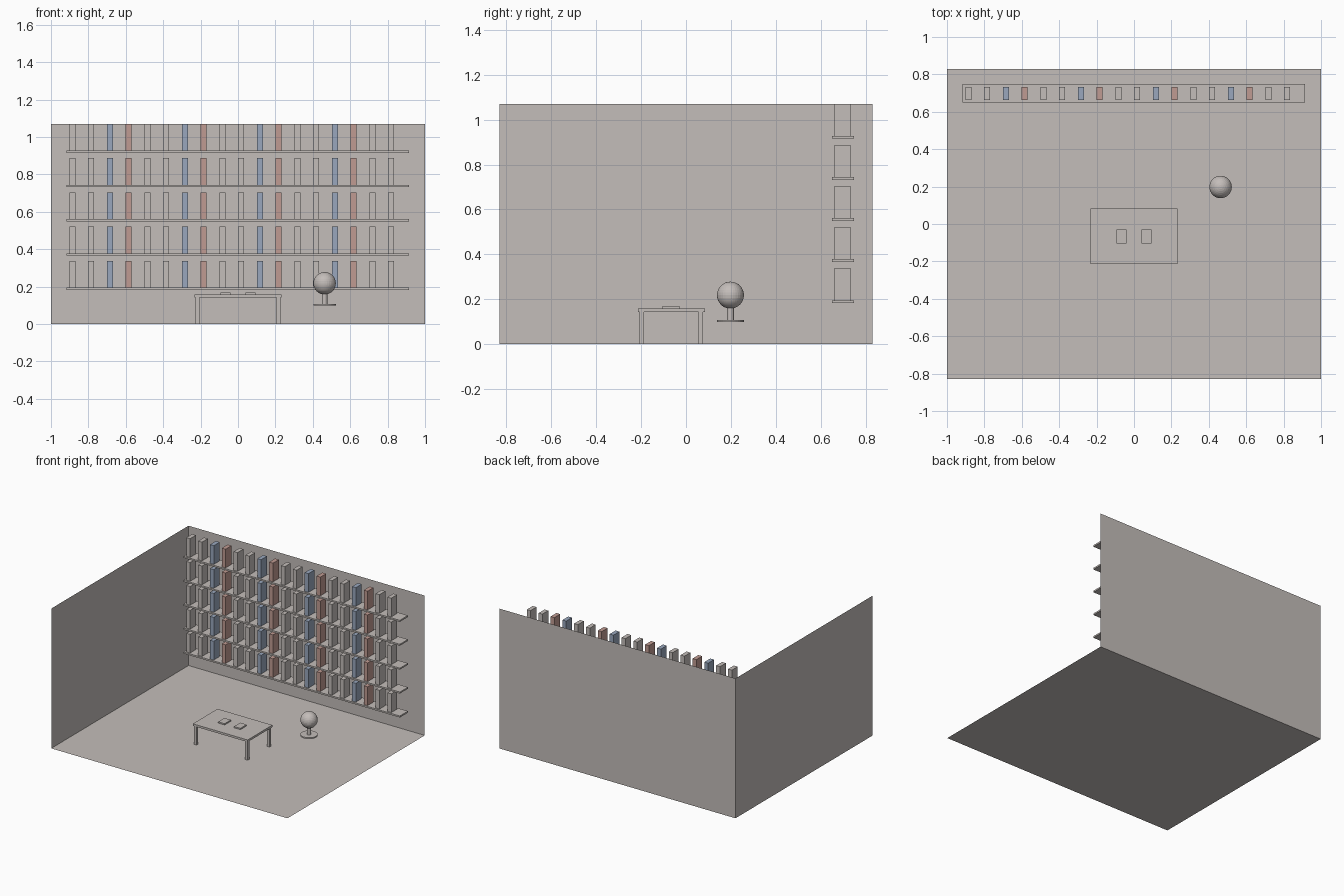
import bpy, bmesh
from mathutils import Matrix, Vector

if "Cube" in bpy.data.objects:
    bpy.data.objects.remove(bpy.data.objects["Cube"])


def material(name, color):
    m = bpy.data.materials.new(name)
    m.diffuse_color = (*color, 1)
    m.use_nodes = True
    m.node_tree.nodes["Principled BSDF"].inputs["Base Color"].default_value = m.diffuse_color
    return m


STONE = material("warm grey", (0.55, 0.51, 0.49))
BLUE = material("dusty blue", (0.32, 0.39, 0.51))
RED = material("dusty red", (0.53, 0.33, 0.29))


def finish(name, bm, mat):
    mesh = bpy.data.meshes.new(name)
    bm.to_mesh(mesh)
    bm.free()
    mesh.materials.append(mat)
    ob = bpy.data.objects.new(name, mesh)
    bpy.context.collection.objects.link(ob)
    return ob


def box(name, lo, hi, mat=STONE):
    lo, hi = Vector(lo), Vector(hi)
    bm = bmesh.new()
    bmesh.ops.create_cube(bm, size=1, matrix=Matrix.Translation((lo + hi) / 2)
                          @ Matrix.Diagonal((*(hi - lo), 1)))
    return finish(name, bm, mat)


def sheet(name, corners):
    bm = bmesh.new()
    bm.faces.new([bm.verts.new(c) for c in corners])
    return finish(name, bm, STONE)


def disc(name, x, y, z0, z1, r):
    bm = bmesh.new()
    bmesh.ops.create_cone(bm, cap_ends=True, segments=32, radius1=r, radius2=r,
                          depth=z1 - z0,
                          matrix=Matrix.Translation((x, y, (z0 + z1) / 2)))
    ob = finish(name, bm, STONE)
    return ob


# Room: floor and two thin walls
W, D, H = 1.0, 0.83, 1.07
sheet("floor", [(-W, -D, 0), (W, -D, 0), (W, D, 0), (-W, D, 0)])
sheet("back_wall", [(-W, D, 0), (W, D, 0), (W, D, H), (-W, D, H)])
sheet("left_wall", [(-W, -D, 0), (-W, D, 0), (-W, D, H), (-W, -D, H)])

# Shelves, each with a row of books in a repeating colour order
for row in range(5):
    z = 0.183 * (row + 1)
    box(f"shelf_{row}", (-0.917, 0.65, z), (0.915, 0.748, z + 0.012))
    for i in range(18):
        x = -0.885 + 0.1002 * i
        mat = (STONE, STONE, BLUE, RED)[i % 4]
        box(f"book_{row}_{i}", (x - 0.016, 0.662, z + 0.012),
            (x + 0.016, 0.733, z + 0.155), mat)

# Table with four legs and two flat books
box("table_top", (-0.232, -0.215, 0.143), (0.232, 0.084, 0.159))
for sx in (-1, 1):
    for y in (-0.198, 0.066):
        x = 0.217 * sx
        box("table_leg", (x - 0.011, y - 0.01, 0), (x + 0.011, y + 0.01, 0.143))
    x = 0.067 * sx
    box("table_book", (x - 0.027, -0.105, 0.159), (x + 0.027, -0.029, 0.169))

# Globe on a round stand
GX, GY = 0.463, 0.198
disc("globe_base", GX, GY, 0.098, 0.108, 0.06)
disc("globe_post", GX, GY, 0.108, 0.165, 0.015)
ball = bmesh.new()
bmesh.ops.create_uvsphere(ball, u_segments=32, v_segments=16, radius=0.06,
                          matrix=Matrix.Translation((GX, GY, 0.218)))
finish("globe", ball, STONE)
